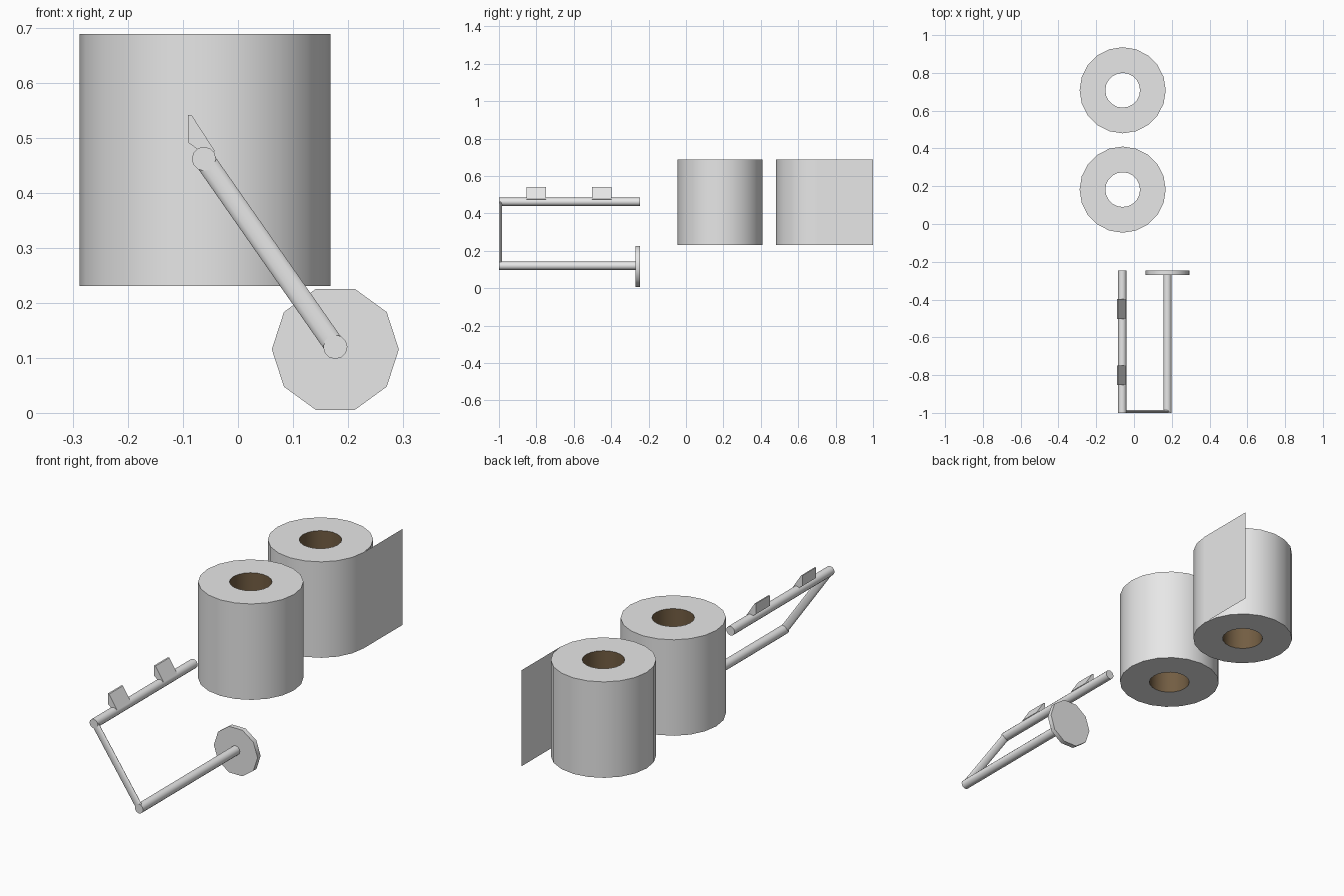
import bpy, bmesh, math
from mathutils import Vector, Matrix

if "Cube" in bpy.data.objects:
    bpy.data.objects.remove(bpy.data.objects["Cube"])


def material(name, rgb):
    m = bpy.data.materials.new(name)
    m.diffuse_color = (*rgb, 1)
    m.use_nodes = True
    m.node_tree.nodes["Principled BSDF"].inputs["Base Color"].default_value = m.diffuse_color
    return m


PAPER = material("white paper", (0.8, 0.8, 0.8))
METAL = material("pale metal", (0.8, 0.8, 0.8))
CARD = material("brown cardboard", (0.17, 0.11, 0.055))


def finish(name, bm, mat, angle=40):
    me = bpy.data.meshes.new(name)
    bm.to_mesh(me)
    bm.free()
    me.materials.append(mat)
    ob = bpy.data.objects.new(name, me)
    bpy.context.collection.objects.link(ob)
    bpy.ops.object.select_all(action='DESELECT')
    ob.select_set(True)
    bpy.context.view_layer.objects.active = ob
    bpy.ops.object.shade_smooth_by_angle(angle=math.radians(angle))
    return ob


def lathe(name, profile, centre, mat, sides=20):
    """Revolve (radius, z) points around a vertical axis."""
    bm = bmesh.new()
    rings = []
    for r, z in profile:
        rings.append([bm.verts.new((centre[0] + r * math.cos(2 * math.pi * i / sides),
                                    centre[1] + r * math.sin(2 * math.pi * i / sides), z))
                      for i in range(sides)])
    for a, b in zip(rings, rings[1:]):
        for i in range(sides):
            j = (i + 1) % sides
            bm.faces.new((a[i], a[j], b[j], b[i]))
    return finish(name, bm, mat)


def rod(name, start, end, radius, sides=12, flat=1.0, spin=0.0):
    """Cylinder between two points; flat squashes it along world y."""
    p, q = Vector(start), Vector(end)
    d = q - p
    z = d.normalized()
    x = Vector((1, 0, 0)) if abs(z.y) > 0.9 else Vector((0, 1, 0))
    y = z.cross(x)
    m = Matrix((x, y, z)).transposed().to_4x4()
    m.translation = (p + q) / 2
    bm = bmesh.new()
    bmesh.ops.create_cone(bm, cap_ends=True, segments=sides, radius1=radius,
                          radius2=radius, depth=d.length)
    bmesh.ops.rotate(bm, verts=bm.verts, matrix=Matrix.Rotation(spin, 3, 'Z'))
    bmesh.ops.scale(bm, verts=bm.verts, vec=(flat, 1, 1))
    bmesh.ops.transform(bm, verts=bm.verts, matrix=m)
    return finish(name, bm, METAL)


# Paper rolls with cardboard cores
CX, R, RI, Z0, Z1 = -0.06, 0.228, 0.092, 0.231, 0.689
for label, cy in (("front", 0.182), ("rear", 0.708)):
    lathe(label + "_paper_roll", [(RI, Z0), (R, Z0), (R, Z1), (RI, Z1)], (CX, cy), PAPER)
    lathe(label + "_cardboard_core", [(RI, Z1), (RI, Z0)], (CX, cy), CARD)

# Loose sheet hanging off the rear roll
bm = bmesh.new()
bm.faces.new([bm.verts.new((CX + R, y, z)) for y, z in
              ((0.708, Z0), (1.0, Z0), (1.0, Z1), (0.708, Z1))])
finish("loose_sheet", bm, PAPER)

# Holder: ten-sided wall plate, lower bar, slanted link, upper bar
LOW, UP = (0.177, 0.12), (-0.062, 0.462)
# spin puts a plate corner at the top
rod("wall_plate", (0.177, -0.27, 0.1155), (0.177, -0.247, 0.1155), 0.1155,
    sides=10, spin=math.pi / 2)
rod("lower_bar", (LOW[0], -1.0, LOW[1]), (LOW[0], -0.26, LOW[1]), 0.022)
rod("slanted_link", (LOW[0], -0.992, LOW[1]), (UP[0], -0.992, UP[1]), 0.019, flat=0.42)
rod("upper_bar", (UP[0], -1.0, UP[1]), (UP[0], -0.247, UP[1]), 0.022)

# Two wedge clips on the upper bar
WEDGE = [(-0.091, 0.542), (-0.084, 0.541), (-0.042, 0.476), (-0.055, 0.468),
         (-0.072, 0.478), (-0.091, 0.492)]
for label, y0 in (("front", -0.852), ("rear", -0.502)):
    bm = bmesh.new()
    face = bm.faces.new([bm.verts.new((x, y0, z)) for x, z in WEDGE])
    ext = bmesh.ops.extrude_face_region(bm, geom=[face])
    bmesh.ops.translate(bm, vec=(0, 0.104, 0),
                        verts=[v for v in ext["geom"] if isinstance(v, bmesh.types.BMVert)])
    bmesh.ops.recalc_face_normals(bm, faces=bm.faces)
    finish(label + "_clip", bm, METAL, 30)
